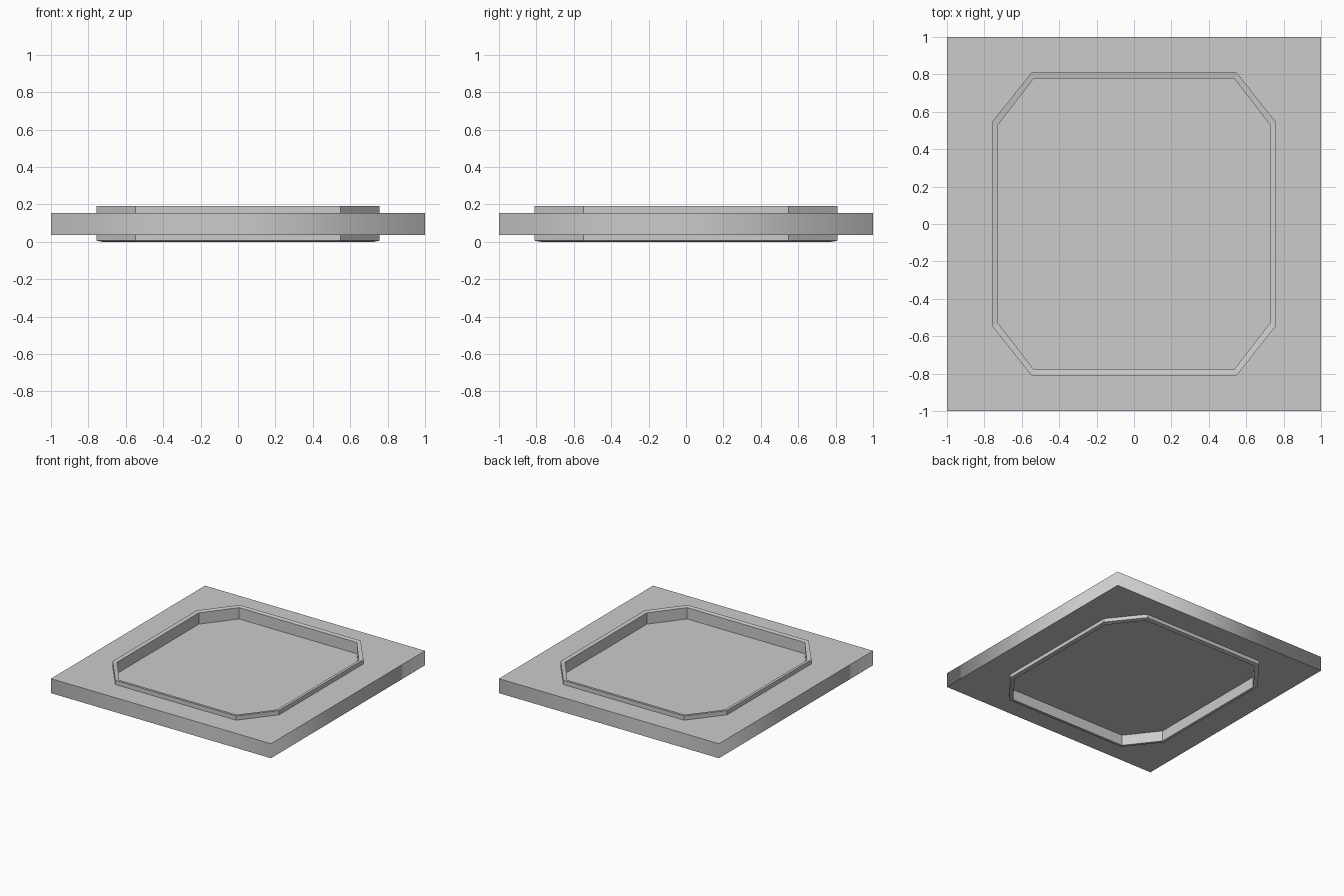
import bpy
import bmesh

cube = bpy.data.objects.get("Cube")
if cube:
    bpy.data.objects.remove(cube, do_unlink=True)

# One grey for every part
grey = bpy.data.materials.new("light grey")
grey.use_nodes = True
colour = (0.6, 0.6, 0.6, 1)
grey.diffuse_color = colour
grey.node_tree.nodes["Principled BSDF"].inputs["Base Color"].default_value = colour


def octagon(half_x, half_y, flat_x, flat_y):
    """Chamfered rectangle, counter-clockwise."""
    quarter = [(half_x, flat_y), (flat_x, half_y)]
    top = quarter + [(-x, y) for x, y in reversed(quarter)]
    return top + [(-x, -y) for x, y in top]


def add_mesh(name, bm):
    bmesh.ops.recalc_face_normals(bm, faces=bm.faces)
    mesh = bpy.data.meshes.new(name)
    bm.to_mesh(mesh)
    bm.free()
    mesh.materials.append(grey)
    obj = bpy.data.objects.new(name, mesh)
    bpy.context.collection.objects.link(obj)
    return obj


OUTER = octagon(0.757, 0.81, 0.548, 0.548)
INNER = octagon(0.727, 0.778, 0.535, 0.53)
SLAB_BOTTOM, SLAB_TOP = 0.036, 0.155

# Square slab with an eight-sided opening
curve = bpy.data.curves.new("slab", "CURVE")
curve.dimensions = "2D"
curve.fill_mode = "BOTH"
curve.extrude = (SLAB_TOP - SLAB_BOTTOM) / 2
for loop in ([(1, 1), (-1, 1), (-1, -1), (1, -1)], OUTER):
    spline = curve.splines.new("POLY")
    spline.points.add(len(loop) - 1)
    for point, (x, y) in zip(spline.points, loop):
        point.co = (x, y, 0, 1)
    spline.use_cyclic_u = True
curve.materials.append(grey)
slab = bpy.data.objects.new("slab", curve)
slab.location.z = (SLAB_TOP + SLAB_BOTTOM) / 2
bpy.context.collection.objects.link(slab)
bpy.ops.object.select_all(action="DESELECT")
slab.select_set(True)
bpy.context.view_layer.objects.active = slab
bpy.ops.object.convert(target="MESH")

# Frame through the opening, its upper and lower edges sloping inward
bm = bmesh.new()
section = [(OUTER, 0.006), (OUTER, 0.19), (INNER, 0.184), (INNER, 0)]
rings = [[bm.verts.new((x, y, z)) for x, y in loop] for loop, z in section]
for a, b in zip(rings, rings[1:] + rings[:1]):
    for i in range(len(a)):
        j = (i + 1) % len(a)
        bm.faces.new((a[i], a[j], b[j], b[i]))
add_mesh("frame", bm)

# Thin panel half way down the frame
bm = bmesh.new()
face = bm.faces.new([bm.verts.new((x, y, 0.087)) for x, y in INNER])
lifted = bmesh.ops.extrude_face_region(bm, geom=[face], use_keep_orig=True)["geom"]
bmesh.ops.translate(bm, vec=(0, 0, 0.004),
                    verts=[v for v in lifted if isinstance(v, bmesh.types.BMVert)])
add_mesh("panel", bm)
